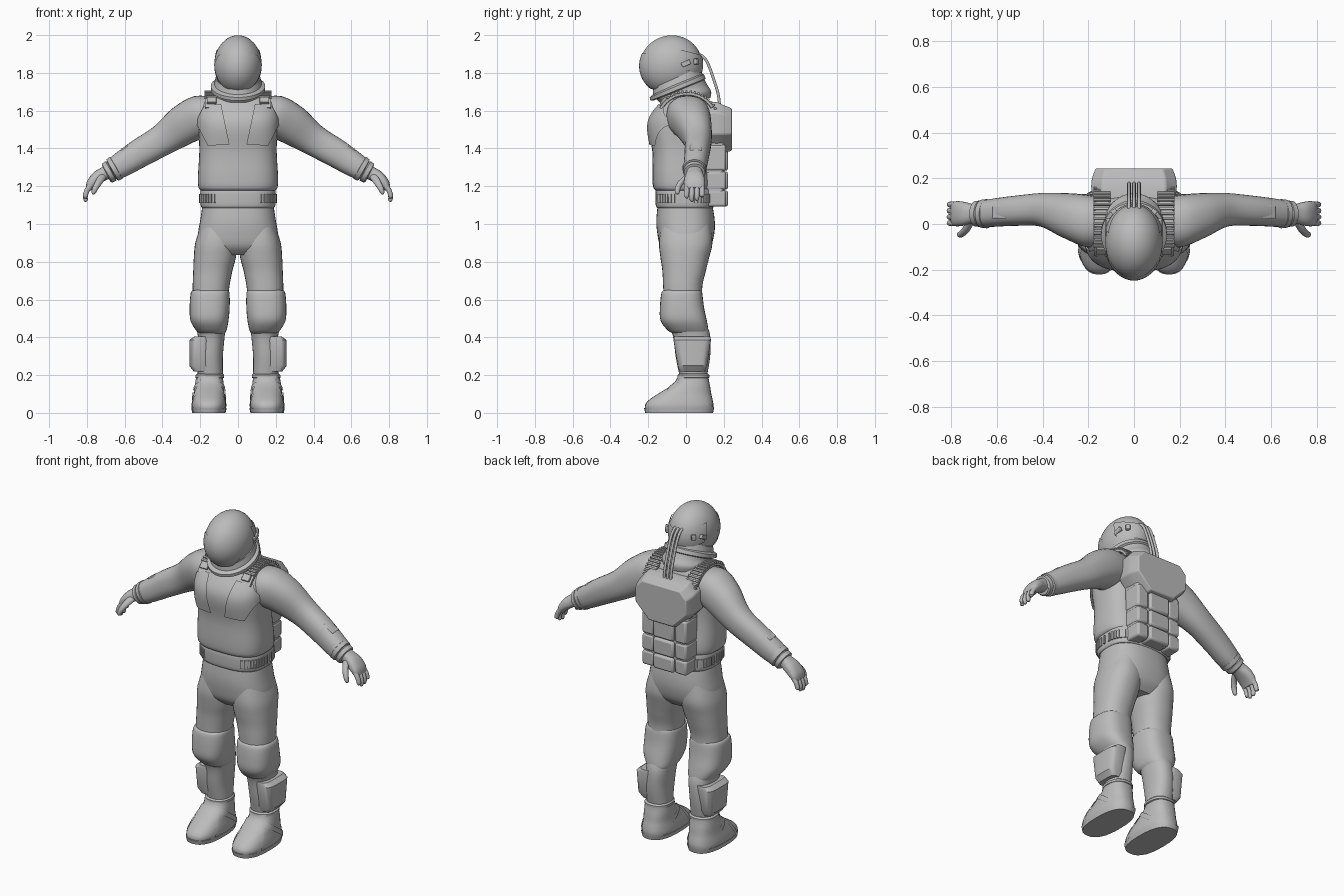
import bpy, bmesh, math
from mathutils import Vector, Matrix

if "Cube" in bpy.data.objects:
    bpy.data.objects.remove(bpy.data.objects["Cube"])

suit = bpy.data.materials.new("suit_grey")
suit.diffuse_color = (0.5, 0.5, 0.5, 1)
suit.use_nodes = True
suit.node_tree.nodes["Principled BSDF"].inputs["Base Color"].default_value = suit.diffuse_color
V = Vector


def finish(name, bm, mirror=False, bevel=0):
    bmesh.ops.recalc_face_normals(bm, faces=bm.faces)
    me = bpy.data.meshes.new(name)
    bm.to_mesh(me)
    bm.free()
    ob = bpy.data.objects.new(name, me)
    bpy.context.collection.objects.link(ob)
    me.materials.append(suit)
    if bevel:
        m = ob.modifiers.new("bevel", "BEVEL")
        m.width, m.segments = bevel, 2
    if mirror:
        ob.modifiers.new("mirror", "MIRROR").use_mirror_merge = False
    return ob


def ring_point(sec, t, e):
    c, s = math.cos(t), math.sin(t)
    return (sec[0] + sec[1] * math.copysign(abs(c) ** (2 / e), c)
            + sec[2] * math.copysign(abs(s) ** (2 / e), s))


def loft(secs, e=2.3, n=32, sub=4, grow=0):
    """Skin through rings (centre, half-axis, half-axis), smoothed between rings."""
    full = []
    for i in range(len(secs) - 1):
        p = [secs[max(0, min(len(secs) - 1, i + k))] for k in (-1, 0, 1, 2)]
        for j in range(sub):
            t = j / sub
            w = (-.5*t + t*t - .5*t**3, 1 - 2.5*t*t + 1.5*t**3,
                 .5*t + 2*t*t - 1.5*t**3, -.5*t*t + .5*t**3)
            full.append([sum((q[a] * k for q, k in zip(p, w)), V((0, 0, 0))) for a in range(3)])
    full.append(secs[-1])
    bm = bmesh.new()
    rows = []
    for s in full:
        s = (s[0], s[1] + s[1].normalized() * grow, s[2] + s[2].normalized() * grow)
        rows.append([bm.verts.new(ring_point(s, 2 * math.pi * k / n, e)) for k in range(n)])
    for a, b in zip(rows, rows[1:]):
        for k in range(n):
            bm.faces.new((a[k], a[(k+1) % n], b[(k+1) % n], b[k]))
    bm.faces.new(rows[0][::-1])
    bm.faces.new(rows[-1])
    return bm


def box_rings(rows):
    """Level rings from (z, x0, x1, y0, y1)."""
    return [(V(((a+b)/2, (c+d)/2, z)), V(((b-a)/2, 0, 0)), V((0, (d-c)/2, 0))) for z, a, b, c, d in rows]


def limb_rings(rows):
    """Rings across a path in xz, from (x, z, r, y, ry)."""
    out = []
    for i, (x, z, r, y, ry) in enumerate(rows):
        a, b = rows[max(i-1, 0)], rows[min(i+1, len(rows)-1)]
        d = V((b[0]-a[0], 0, b[1]-a[1])).normalized()
        out.append((V((x, y, z)), V((0, 1, 0)).cross(d) * r, V((0, ry, 0))))
    return out


def tilt_rings(rows):
    """Rings leaning forward, from (y, z, rx, ry, degrees)."""
    return [(V((0, y, z)), V((rx, 0, 0)), V((0, math.cos(math.radians(t)), math.sin(math.radians(t)))) * ry)
            for y, z, rx, ry, t in rows]


def cut(bm, planes):
    """Keep the part of the shell behind every (point, outward normal)."""
    for co, no in planes:
        bmesh.ops.bisect_plane(bm, geom=bm.verts[:] + bm.edges[:] + bm.faces[:],
                               plane_co=co, plane_no=no, clear_outer=True)
    return bm


def add_box(bm, centre, size, rot=None):
    m = Matrix.Translation(centre) @ (rot or Matrix()) @ Matrix.Diagonal((*size, 1))
    bmesh.ops.create_cube(bm, size=1, matrix=m)


# jacket
torso = box_rings([(1.175, -.19, .19, -.15, .12), (1.19, -.208, .208, -.172, .135),
                   (1.25, -.212, .212, -.178, .135), (1.38, -.205, .205, -.178, .12),
                   (1.5, -.208, .208, -.197, .125), (1.57, -.208, .208, -.185, .13),
                   (1.64, -.195, .195, -.135, .12), (1.68, -.15, .15, -.10, .10),
                   (1.69, -.09, .09, -.08, .08)])
finish("jacket", loft(torso, 2.8, 48))

# chest plates: thickened jacket trimmed to a five-sided outline
outline = [(.045, 1.42), (.16, 1.415), (.225, 1.54), (.18, 1.625), (.09, 1.635)]
planes = [(V((0, -.03, 0)), V((0, 1, 0)))]
for (x0, z0), (x1, z1) in zip(outline, outline[1:] + outline[:1]):
    planes.append((V((x0, 0, z0)), V((z1 - z0, 0, x0 - x1))))
finish("chest_plate", cut(loft(torso, 2.8, 64, grow=.011), planes), True)

# belt with ribbed sides
belt = box_rings([(1.085, -.19, .19, -.152, .142), (1.10, -.198, .198, -.16, .148),
                  (1.16, -.2, .2, -.162, .148), (1.185, -.196, .196, -.158, .145)])
finish("belt", loft(belt, 2.8, 48))
bm = bmesh.new()
for k in range(17):
    t = math.radians(-58 + 7.2 * k)
    p = ring_point(belt[2], t, 2.8)
    add_box(bm, V((p.x, p.y, 1.135)), (.012, .013, .05), Matrix.Rotation(t, 4, "Z"))
finish("belt_ribs", bm, True)

# trousers
finish("hips", loft(box_rings([(1.10, -.188, .188, -.15, .14), (1.02, -.2, .2, -.157, .152),
                              (.95, -.212, .212, -.152, .15), (.88, -.215, .215, -.135, .13),
                              (.835, -.17, .17, -.09, .09)]), 2.5, 40))
finish("leg", loft(box_rings([(1.0, .02, .195, -.13, .13), (.9, .004, .226, -.143, .14),
                             (.82, .012, .234, -.135, .122), (.75, .03, .237, -.125, .105),
                             (.65, .048, .24, -.12, .085), (.5, .06, .235, -.11, .1),
                             (.41, .07, .213, -.07, .128), (.3, .08, .215, -.055, .128),
                             (.2, .08, .213, -.035, .112)])), True)
finish("knee_pad", loft(box_rings([(.65, .055, .235, -.115, .078), (.635, .045, .25, -.13, .086),
                                  (.56, .044, .256, -.138, .095), (.49, .05, .252, -.135, .11),
                                  (.44, .06, .225, -.10, .118), (.42, .07, .205, -.07, .115)]), 2.6), True)
finish("shin_guard", loft(box_rings([(.405, .15, .23, -.062, .128), (.385, .15, .258, -.066, .132),
                                    (.25, .15, .258, -.045, .112), (.22, .15, .235, -.035, .10)]),
                          4, 32, 1), True)

# boots
boot = box_rings([(.0, .07, .24, -.21, .138), (.035, .062, .246, -.218, .145), (.065, .064, .243, -.2, .142),
                  (.1, .07, .236, -.15, .134), (.14, .074, .23, -.085, .128), (.17, .078, .225, -.05, .122),
                  (.2, .082, .22, -.038, .118)])
finish("boot", loft(boot, 2.5), True)
for name, y, z, lean, w in (("toe_strap", -.11, .08, -2.2, .012), ("ankle_strap", -.02, .13, .7, .014)):
    no = V((0, lean, 1)).normalized() if name == "ankle_strap" else V((0, -1, .6)).normalized()
    co = V((0, y, z))
    finish(name, cut(loft(boot, 2.5, grow=.005), [(co + no*w, no), (co - no*w, -no)]), True)
finish("sole", loft(box_rings([(0, .066, .243, -.216, .143), (.025, .06, .247, -.222, .148)]), 2.5, 32, 1), True)
bm = loft(box_rings([(.18, .085, .215, -.03, .11), (.187, .073, .226, -.046, .124),
                     (.2, .073, .226, -.046, .124), (.208, .08, .215, -.035, .115)]), 2.3, 32, 1)
finish("boot_cuff", bm, True)

# sleeves
finish("sleeve", loft(limb_rings([(.11, 1.575, .095, .01, .1), (.2, 1.568, .113, .012, .115),
                                 (.29, 1.523, .106, .035, .1), (.4, 1.445, .084, .062, .074),
                                 (.52, 1.375, .076, .058, .066), (.61, 1.318, .068, .05, .062),
                                 (.66, 1.288, .06, .045, .058)])), True)
for i, (x, z) in enumerate(((.655, 1.291), (.683, 1.275))):
    finish("cuff_ring_%d" % (i + 1), loft(limb_rings(
        [(x - .014, z + .008, .052, .045, .05), (x - .01, z + .006, .067 - .008*i, .045, .064 - .006*i),
         (x + .01, z - .006, .065 - .008*i, .045, .062 - .006*i), (x + .014, z - .008, .05, .045, .048)]),
        2, 32, 1), True)

# sleeve patches
bm = bmesh.new()
for x, y, z, ang, sx in ((.375, .055, 1.535, 34, .11), (.585, .052, 1.402, 31, .075)):
    add_box(bm, V((x, y, z)), (sx, .06, .028), Matrix.Rotation(math.radians(ang), 4, "Y"))
finish("sleeve_patch", bm, True, .006)

# gloves
finish("palm", loft(limb_rings([(.67, 1.285, .044, .045, .046), (.705, 1.268, .036, .045, .042),
                               (.745, 1.245, .034, .045, .052), (.778, 1.212, .026, .045, .055),
                               (.792, 1.185, .016, .045, .048)]), 2.5), True)
for i, tip in enumerate((1.135, 1.118, 1.122, 1.14)):
    y = .004 + .027 * i
    finish("finger_%d" % (i + 1), loft(limb_rings(
        [(.77, 1.215, .014, y, .013), (.797, 1.182, .014, y, .0135), (.808, 1.15, .013, y, .0125),
         (.806, tip + .008, .011, y, .011), (.804, tip, .004, y, .004)]), 2, 12, 3), True)
finish("thumb", loft(limb_rings([(.71, 1.26, .02, .02, .018), (.735, 1.225, .019, -.022, .018),
                                (.755, 1.19, .015, -.043, .015), (.765, 1.165, .011, -.046, .012),
                                (.767, 1.157, .004, -.046, .004)]), 2, 16, 3), True)

# helmet, visor and raised back band
def helmet_shell(grow):
    bm = bmesh.new()
    m = (Matrix.Translation((0, -.08, 1.842)) @ Matrix.Rotation(math.radians(18), 4, "X")
         @ Matrix.Diagonal((.126 + grow, .165 + grow, .156 + grow, 1)))
    bmesh.ops.create_uvsphere(bm, u_segments=48, v_segments=28, radius=1, matrix=m)
    return bm


finish("helmet", helmet_shell(0))
finish("visor", cut(helmet_shell(.004), [(V((0, -.125, 1.82)), V((0, 1, -.25))), (V((0, -.2, 1.9)), V((0, .15, 1))),
                                        (V((0, -.2, 1.715)), V((0, 0, -1))),
                                        (V((.1, 0, 1.9)), V((1, 0, .5))), (V((-.1, 0, 1.9)), V((-1, 0, .5)))]))
finish("helmet_band", cut(helmet_shell(.007), [(V((0, 0, 1.915)), V((0, .25, 1))), (V((0, 0, 1.815)), V((0, -.3, -1))),
                                              (V((0, -.02, 1.86)), V((0, -1, -.3)))]))
bm = bmesh.new()
add_box(bm, V((.114, 0, 1.85)), (.02, .05, .025), Matrix.Rotation(.4, 4, "X"))
add_box(bm, V((.085, .05, 1.86)), (.025, .03, .03), Matrix.Rotation(-.7, 4, "Z"))
finish("helmet_fitting", bm, True, .004)

# collar rings
finish("collar", loft(tilt_rings([(-.005, 1.655, .125, .135, 5), (-.01, 1.68, .135, .145, 9),
                                 (-.025, 1.7, .128, .142, 15), (-.04, 1.72, .13, .145, 22),
                                 (-.05, 1.775, .118, .135, 24)]), 2, 48))
finish("collar_rim", loft(tilt_rings([(-.038, 1.705, .125, .14, 21), (-.042, 1.712, .144, .158, 22),
                                     (-.049, 1.731, .144, .156, 23), (-.052, 1.74, .125, .14, 24)]), 2, 48, 1))

# shoulder straps: band and ribs over an arc, with a front buckle
def strap_point(t, k=0):
    return V((.14, .005 - (.152 + k) * math.cos(t), 1.555 + (.135 + k) * math.sin(t)))


band = []
for k in range(9):
    t = math.radians(25 + 16 * k)
    band.append((strap_point(t), V((.036, 0, 0)), (strap_point(t, 1) - strap_point(t)) * .01))
finish("strap", loft(band, 6, 24, 2), True)
bm = bmesh.new()
for k in range(15):
    t = math.radians(52 + 7.5 * k)
    add_box(bm, strap_point(t, .011), (.076, .011, .014), Matrix.Rotation(t - math.pi/2, 4, "X").inverted())
add_box(bm, strap_point(math.radians(42), .012), (.05, .04, .018), Matrix.Rotation(math.radians(48), 4, "X"))
finish("strap_ribs", bm, True, .002)

# backpack: tapered upper shell over a panelled lower pack
bm = bmesh.new()
half = [(.09, 1.365), (.188, 1.475), (.188, 1.59), (.14, 1.645)]
shape = half + [(-x, z) for x, z in reversed(half)]
rows = [[bm.verts.new((x * s, y, 1.48 + (z - 1.48) * h)) for x, z in shape]
        for y, s, h in ((.09, .95, 1), (.165, 1, 1), (.2, .98, .9), (.243, .9, .8))]
for a, b in zip(rows, rows[1:]):
    for k in range(8):
        bm.faces.new((a[k], a[(k+1) % 8], b[(k+1) % 8], b[k]))
bm.faces.new(rows[0])
bm.faces.new(rows[-1])
finish("pack_shell", bm, False, .006)
bm = bmesh.new()
add_box(bm, V((0, .145, 1.29)), (.29, .12, .38))
finish("pack_core", bm, False, .02)
bm = bmesh.new()
for cx, w, d in ((0, .136, .222), (.11, .076, .212), (-.11, .076, .212)):
    for z0, z1 in ((1.092, 1.178), (1.182, 1.278), (1.282, 1.42)):
        add_box(bm, V((cx, (.1 + d) / 2, (z0 + z1) / 2)), (w, d - .1, z1 - z0))
finish("pack_panels", bm, False, .012)

# air hoses
for i, x in enumerate((-.022, 0, .022)):
    cu = bpy.data.curves.new("air_hose_%d" % (i + 1), "CURVE")
    cu.dimensions, cu.bevel_depth, cu.bevel_resolution, cu.use_fill_caps = "3D", .008, 3, True
    sp = cu.splines.new("NURBS")
    pts = [(.05, 1.9), (.095, 1.9), (.13, 1.82), (.155, 1.74), (.178, 1.67), (.178, 1.6)]
    sp.points.add(len(pts) - 1)
    for p, (y, z) in zip(sp.points, pts):
        p.co = (x, y, z, 1)
    sp.use_endpoint_u = True
    cu.materials.append(suit)
    bpy.context.collection.objects.link(bpy.data.objects.new(cu.name, cu))

# smooth shading with crisp edges
for ob in bpy.context.scene.objects:
    if ob.type == "MESH":
        ob.select_set(True)
        bpy.context.view_layer.objects.active = ob
bpy.ops.object.shade_smooth_by_angle(angle=math.radians(35))
